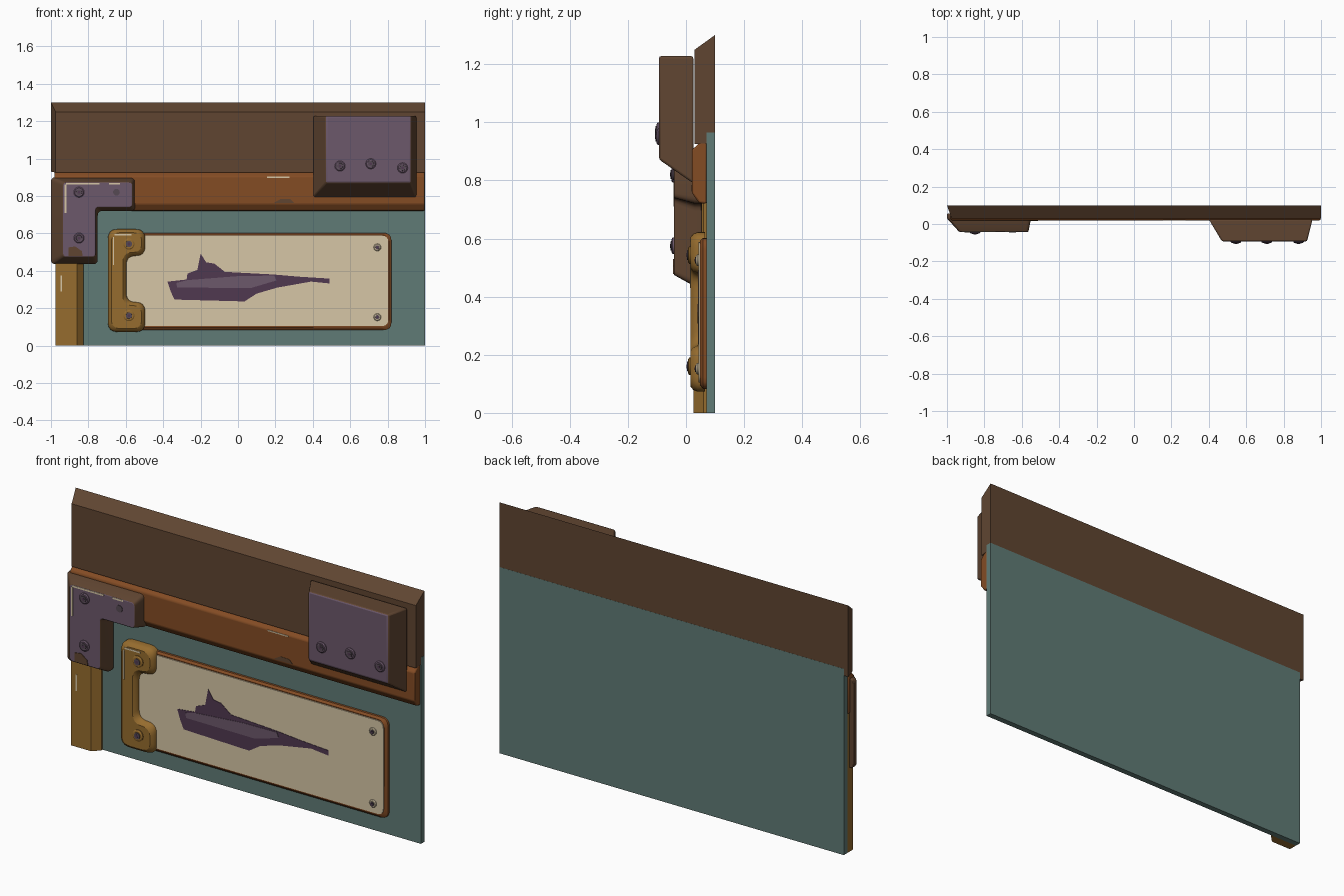
import bpy, bmesh, math
from mathutils import Vector

cube = bpy.data.objects.get("Cube")
if cube:
    bpy.data.objects.remove(cube, do_unlink=True)


def material(name, r, g, b):
    col = [((c / 255 + 0.055) / 1.055) ** 2.4 for c in (r, g, b)] + [1]
    m = bpy.data.materials.new(name)
    m.use_nodes = True
    m.diffuse_color = col
    m.node_tree.nodes["Principled BSDF"].inputs["Base Color"].default_value = col
    return m


TEAL = material("teal paint", 96, 123, 118)
BROWN = material("dark brown", 96, 69, 49)
ORANGE = material("rust orange", 132, 76, 36)
MUSTARD = material("mustard", 150, 108, 46)
PURPLE = material("dusty purple", 108, 88, 107)
CREAM = material("cream", 214, 198, 166)
PLUM = material("deep plum", 80, 56, 80)
BOLT = material("bolt metal", 86, 74, 84)


def front(pts, y):
    return [(x, y, z) for x, z in pts]


def side(pts, x):
    return [(x, y, z) for y, z in pts]


def rect(x0, x1, z0, z1):
    return [(x0, z0), (x1, z0), (x1, z1), (x0, z1)]


def rounded(pts, r, steps=4):
    # replace every corner of a polygon by a small curve
    out = []
    for i, p in enumerate(pts):
        p = Vector(p)
        a = p + (Vector(pts[i - 1]) - p).normalized() * r
        b = p + (Vector(pts[(i + 1) % len(pts)]) - p).normalized() * r
        for k in range(steps + 1):
            t = k / steps
            out.append(tuple(a * (1 - t) ** 2 + p * 2 * t * (1 - t) + b * t * t))
    return out


def loft(name, rings, mat, face_mat=None, bevel=0):
    # join matching rings of points into a closed solid
    bm = bmesh.new()
    rows = [[bm.verts.new(p) for p in ring] for ring in rings]
    n = len(rows[0])
    for a, b in zip(rows, rows[1:]):
        for i in range(n):
            j = (i + 1) % n
            bm.faces.new((a[i], a[j], b[j], b[i]))
    bm.faces.new(rows[0])
    bm.faces.new(rows[-1])
    bmesh.ops.recalc_face_normals(bm, faces=bm.faces)
    me = bpy.data.meshes.new(name)
    me.materials.append(mat)
    if face_mat:
        me.materials.append(face_mat)
        for f in bm.faces:
            f.material_index = int(f.normal.y < -0.95)
    bm.to_mesh(me)
    bm.free()
    ob = bpy.data.objects.new(name, me)
    bpy.context.collection.objects.link(ob)
    if bevel:
        mod = ob.modifiers.new("soft edges", "BEVEL")
        mod.width = bevel
        mod.segments = 2
        mod.limit_method = "ANGLE"
        mod.angle_limit = math.radians(35)
    return ob


def slab(name, pts, y0, y1, mat, bevel=0):
    return loft(name, [front(pts, y1), front(pts, y0)], mat, None, bevel)


def circle(x, z, r, n=16):
    return [(x + r * math.cos(math.tau * i / n), z + r * math.sin(math.tau * i / n))
            for i in range(n)]


def bolt(name, x, z, y, r, washer):
    loft(name + "_washer", [front(circle(x, z, r), y + 0.01),
                            front(circle(x, z, r), y - 0.004),
                            front(circle(x, z, r * 0.8), y - 0.008)], washer)
    loft(name + "_head", [front(circle(x, z, r * 0.6), y),
                          front(circle(x, z, r * 0.55), y - 0.012)], BOLT)
    slab(name + "_socket", circle(x, z, r * 0.28, 6), y - 0.013, y - 0.011, PLUM)


# Backing panel and corner post
slab("back_panel", rect(-0.975, 1, 0, 0.965), 0.07, 0.1, TEAL)
loft("left_post", [front(rect(-0.975, -0.825, 0, 0.74), 0.071),
                   front(rect(-0.975, -0.825, 0, 0.74), 0.06),
                   front(rect(-0.975, -0.86, 0, 0.74), 0.025)], MUSTARD)

# Top beam with sloping upper edge and chamfered left end
loft("top_beam", [front(rect(-1, 0.999, 0.93, 1.3), 0.0995),
                  front(rect(-0.975, 0.999, 0.925, 1.25), 0.03)], BROWN)

# Middle rail
rail = [(0.071, 0.72), (0.045, 0.722), (0.02, 0.757), (0.02, 0.905),
        (0.05, 0.932), (0.071, 0.935)]
loft("middle_rail", [side(rail, -0.98), side(rail, 0.998)], ORANGE, None, 0.006)

# Right cover block
loft("right_block", [front(rect(0.4, 0.955, 0.79, 1.228), 0.025),
                     front(rect(0.47, 0.925, 0.872, 1.228), -0.093)],
     BROWN, PURPLE, 0.008)
for i, (x, z) in enumerate([(0.545, 0.96), (0.71, 0.972), (0.88, 0.95)]):
    bolt(f"block_bolt_{i}", x, z, -0.093, 0.028, PURPLE)


# Left corner bracket
def ell(x0, x1, x2, z0, z1, z2):
    return [(x0, z0), (x1, z0), (x1, z1), (x2, z1), (x2, z2), (x0, z2)]


outer = rounded(ell(-1, -0.75, -0.55, 0.435, 0.72, 0.9), 0.025)
inner = rounded(ell(-0.935, -0.762, -0.565, 0.475, 0.74, 0.872), 0.018)
loft("corner_bracket", [front(outer, 0.055), front(outer, 0.03), front(inner, -0.042)],
     BROWN, PURPLE, 0.004)
for i, z in enumerate((0.82, 0.575)):
    bolt(f"bracket_bolt_{i}", -0.85, z, -0.042, 0.028, PURPLE)
slab("bracket_empty_hole", circle(-0.65, 0.82, 0.018), -0.045, -0.04, BOLT)
slab("bracket_worn_corner", [(-0.905, 0.478), (-0.83, 0.478), (-0.835, 0.505),
                             (-0.87, 0.53), (-0.905, 0.525)], -0.045, -0.04, BROWN)

# Name plate and its frame
frame = rect(-0.69, 0.82, 0.083, 0.602)
lip = rect(-0.68, 0.807, 0.096, 0.592)
loft("plate_frame", [front(rounded(frame, 0.04), 0.071), front(rounded(frame, 0.04), 0.058),
                     front(rounded(lip, 0.04), 0.048)], ORANGE)
slab("cream_plate", rounded(rect(-0.67, 0.803, 0.104, 0.588), 0.035), 0.043, 0.05, CREAM)
for i, z in enumerate((0.525, 0.152)):
    bolt(f"plate_bolt_{i}", 0.745, z, 0.043, 0.02, CREAM)


# Clip holding the left side of the plate
def clip(d):
    a, b, c = -0.695 + d, -0.597 - d, -0.497 - d
    z = [0.073 + d, 0.232 - d, 0.48 + d, 0.622 - d]
    return rounded([(a, z[0]), (c, z[0]), (c, z[1]), (b, z[1]),
                    (b, z[2]), (c, z[2]), (c, z[3]), (a, z[3])], 0.05, 6)


loft("plate_clip", [front(clip(0), 0.065), front(clip(0), 0.04),
                    front(clip(0.006), 0.025), front(clip(0.018), 0.015)], MUSTARD)
for i, z in enumerate((0.543, 0.16)):
    bolt(f"clip_bolt_{i}", -0.583, z, 0.015, 0.03, MUSTARD)

# Painted streak on the plate
streak = [(-0.377, 0.342), (-0.275, 0.353), (-0.27, 0.385), (-0.217, 0.405),
          (-0.2, 0.492), (-0.17, 0.445), (-0.126, 0.438), (-0.07, 0.394),
          (0.19, 0.38), (0.33, 0.368), (0.49, 0.358), (0.49, 0.332),
          (0.39, 0.342), (0.21, 0.31), (0.1, 0.278), (0.035, 0.236),
          (-0.34, 0.246), (-0.36, 0.29)]
slab("dark_streak", streak, 0.041, 0.044, PLUM)
slab("light_streak", [(-0.325, 0.31), (0.07, 0.308), (0.205, 0.348), (0.195, 0.374),
                      (0.008, 0.372), (-0.27, 0.35), (-0.33, 0.335)], 0.039, 0.042, PURPLE)

# Scuffs showing pale on the worn edges
for name, box, y in [("bracket_top", (-0.92, -0.74, 0.861, 0.87), -0.0425),
                     ("bracket_top_end", (-0.69, -0.63, 0.861, 0.87), -0.0425),
                     ("bracket_side", (-0.927, -0.918, 0.71, 0.86), -0.0425),
                     ("clip_top", (-0.66, -0.57, 0.588, 0.596), 0.0145),
                     ("clip_side", (-0.669, -0.662, 0.43, 0.58), 0.0145),
                     ("rail", (0.155, 0.275, 0.897, 0.903), 0.0195),
                     ("post", (-0.949, -0.941, 0.29, 0.375), 0.0245)]:
    slab(name + "_scuff", rect(*box), y - 0.001, y + 0.004, CREAM)
slab("rail_stain", [(0.19, 0.762), (0.3, 0.762), (0.28, 0.783), (0.23, 0.785)],
     0.0185, 0.023, BROWN)

# Smooth shading with crisp edges
bpy.ops.object.select_all(action="DESELECT")
for ob in bpy.context.scene.objects:
    if ob.type == "MESH":
        ob.select_set(True)
        bpy.context.view_layer.objects.active = ob
bpy.ops.object.shade_smooth_by_angle(angle=math.radians(30))
